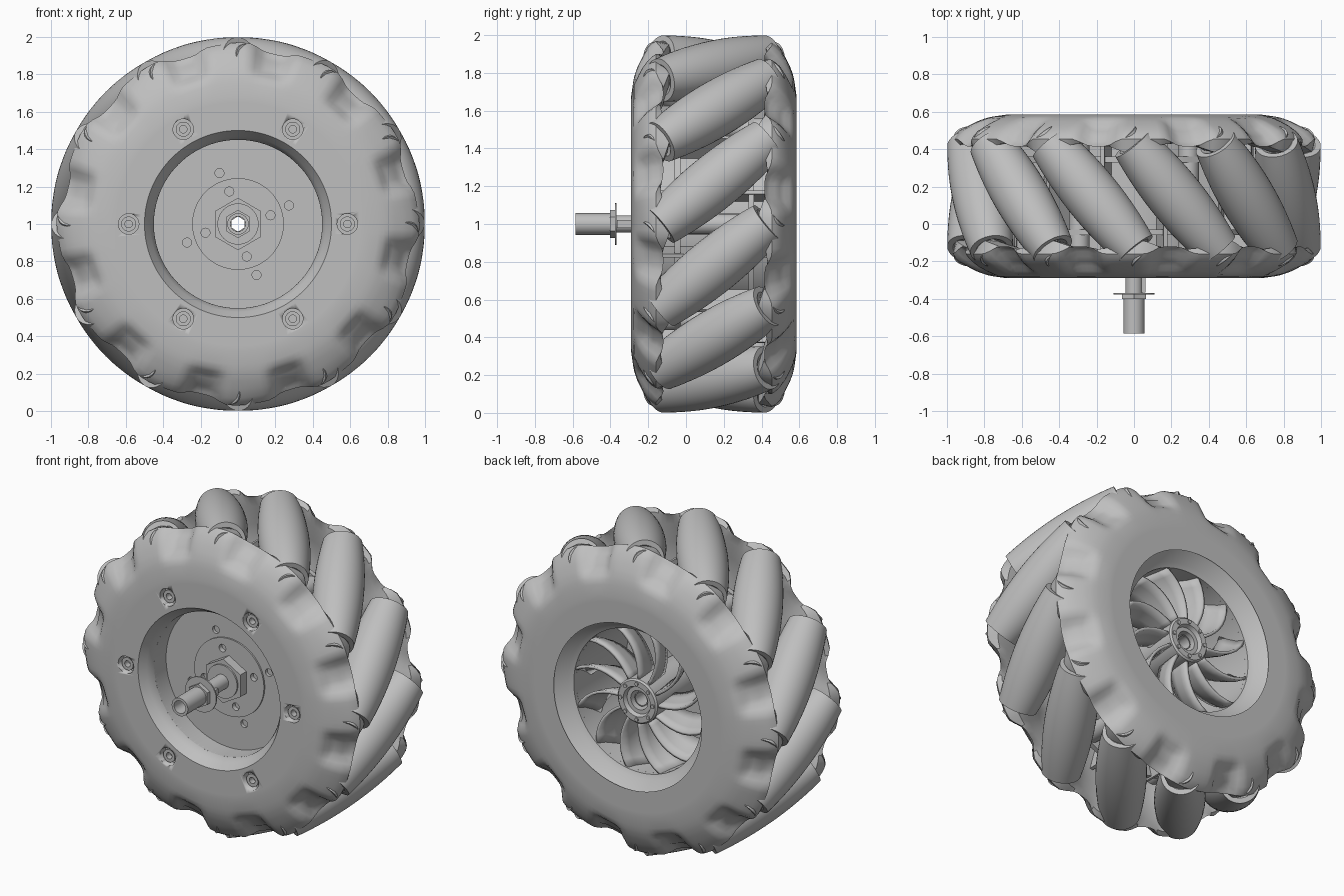
import bpy, bmesh, math
from mathutils import Matrix

if "Cube" in bpy.data.objects:
    bpy.data.objects.remove(bpy.data.objects["Cube"])

mat = bpy.data.materials.new("light_grey")
mat.use_nodes = True
GREY = (0.52, 0.52, 0.52, 1)
mat.diffuse_color = GREY
mat.node_tree.nodes["Principled BSDF"].inputs["Base Color"].default_value = GREY

MID, COUNT, TILT, AXIS_R = 0.148, 12, math.radians(40), 0.852
CENTRE = Matrix.Translation((0, 0, 1))


def spin(deg):
    """Place something around the wheel, clockwise from the top."""
    return CENTRE @ Matrix.Rotation(math.radians(deg), 4, "Y")


def finish(name, bm, matrix=CENTRE, angle=35):
    bmesh.ops.remove_doubles(bm, verts=bm.verts, dist=1e-5)
    bmesh.ops.recalc_face_normals(bm, faces=bm.faces)
    mesh = bpy.data.meshes.new(name)
    bm.to_mesh(mesh)
    bm.free()
    mesh.materials.append(mat)
    ob = bpy.data.objects.new(name, mesh)
    bpy.context.scene.collection.objects.link(ob)
    ob.matrix_world = matrix
    bpy.ops.object.select_all(action="DESELECT")
    ob.select_set(True)
    bpy.context.view_layer.objects.active = ob
    if angle:
        bpy.ops.object.shade_smooth_by_angle(angle=math.radians(angle))
    return ob


def revolve(name, profile, segs=48, matrix=CENTRE, warp=None, angle=35):
    """Turn a closed (radius, y) profile about the y axis."""
    bm = bmesh.new()
    rings = []
    for i in range(segs):
        a = math.tau * i / segs
        ring = []
        for k, (r, y) in enumerate(profile):
            if warp:
                r, y = warp(k, a, r, y)
            ring.append(bm.verts.new((r * math.sin(a), y, r * math.cos(a))))
        rings.append(ring)
    n = len(profile)
    for i in range(segs):
        p, q = rings[i], rings[(i + 1) % segs]
        for k in range(n):
            j = (k + 1) % n
            if profile[k][0] > 0 or profile[j][0] > 0:
                bm.faces.new((p[k], p[j], q[j], q[k]))
    return finish(name, bm, matrix, angle)


def tube(name, outer, inner, y0, y1, segs=32, matrix=CENTRE, angle=35):
    profile = [(inner, y0), (outer, y0), (outer, y1), (inner, y1)]
    return revolve(name, profile, segs, matrix, angle=angle)


def box(name, size, matrix):
    bm = bmesh.new()
    bmesh.ops.create_cube(bm, size=1, matrix=Matrix.Diagonal((*size, 1)))
    return finish(name, bm, matrix, 0)


def drill(target, radius, y0, y1, places):
    for deg, r in places:
        m = spin(deg) @ Matrix.Translation((0, 0, r))
        cutter = tube("cutter", radius, 0, y0, y1, 20, m)
        cutter.hide_render = True
        mod = target.modifiers.new("hole", "BOOLEAN")
        mod.operation, mod.object, mod.solver = "DIFFERENCE", cutter, "EXACT"
        bpy.context.view_layer.objects.active = target
        bpy.ops.object.modifier_apply(modifier=mod.name)
        bpy.data.objects.remove(cutter)


def near(a, deg, width, power=2):
    """Bell-shaped weight around an angle repeated for every roller."""
    step = math.tau / COUNT
    d = (a - math.radians(deg) + step / 2) % step - step / 2
    return math.exp(-abs(d / width) ** power)


# Side plates: domed discs with scalloped dents and lobes that hold the rollers
def side_plate(name, face_y, sign, inner_wall):
    outer = [(0.52, 0), (0.65, 0), (0.68, 0), (0.75, 0.01), (0.78, 0.016), (0.80, 0.022),
             (0.82, 0.029), (0.84, 0.037), (0.88, 0.057), (0.92, 0.085), (0.945, 0.11), (0.958, 0.13)]
    inner = [(0.94, 0.155), (0.86, 0.15), (0.74, 0.12), (0.6, 0.1)]
    prof = outer + inner + inner_wall

    def warp(k, a, r, d):
        dent = near(a, 12 * sign, 0.105, 4)
        lobe = near(a, 1 * sign, 0.12)
        if r > 0.7:
            if k < len(outer):
                d += 0.06 * dent * math.exp(-abs((r - 0.89) / 0.085) ** 4)
            else:
                d += 0.05 * lobe
            if r > 0.9:
                r += 0.012 * lobe - 0.03 * dent
        return r, face_y + sign * d
    return revolve(name, prof, 180, warp=warp)


front = side_plate("front_side_plate", -0.29, 1, [(0.45, 0.12), (0.45, 0.08), (0.47, 0.045), (0.50, 0)])
side_plate("back_side_plate", 0.585, -1, [(0.45, 0.14), (0.45, 0.1), (0.48, 0.085), (0.56, 0)])

# Recessed screws in the front plate, with standoffs between the plates
screw_spots = [(30 + 60 * i, 0.585) for i in range(6)]
drill(front, 0.055, -0.4, -0.235, screw_spots)
for deg, r in screw_spots:
    m = spin(deg) @ Matrix.Translation((0, 0, r))
    tube("plate_screw", 0.04, 0.02, -0.275, -0.22, 24, m)
    tube("standoff", 0.055, 0, -0.2, 0.48, 20, m)

# Rollers, their pins and bearing cups
HALF = 0.37


def roller_radius(t):
    return 1.0 - math.hypot(AXIS_R, t * math.sin(TILT))


steps = [-HALF + 2 * HALF * i / 16 for i in range(17)]
roller_profile = [(0.045, -HALF + 0.03), (0.085, -HALF)]
roller_profile += [(roller_radius(t), t) for t in steps]
roller_profile += [(0.085, HALF), (0.045, HALF - 0.03)]
for i in range(COUNT):
    m = spin(15 + 30 * i) @ Matrix.Translation((0, MID, AXIS_R)) @ Matrix.Rotation(TILT, 4, "Z")
    revolve("roller", roller_profile, 40, m)
    tube("roller_pin", 0.048, 0, -0.43, 0.43, 20, m)
    for s in (-1, 1):
        tube("bearing_cup", 0.07, 0.04, s * 0.382, s * 0.43, 24, m)
    # Ribs along the drum, running from plate to plate
    box("drum_rib", (0.02, 0.66, 0.16), spin(15 + 30 * i) @ Matrix.Translation((0, MID, 0.57)))

# Central drum with two stiffening rings, and the front disc
tube("drum", 0.5, 0.45, -0.2, 0.46, 96)
for y in (-0.06, 0.33):
    tube("drum_ring", 0.64, 0.48, y, y + 0.03, 72)
disc = tube("front_disc", 0.46, 0.04, -0.08, -0.05, 96, angle=0)
small_holes = [(-15 + 90 * i, 0.18) for i in range(4)] + [(-20 + 90 * i, 0.29) for i in range(4)]
hub_plate = tube("front_hub_plate", 0.245, 0.04, -0.09, -0.08, 64, angle=0)
drill(hub_plate, 0.024, -0.2, 0.0, small_holes[:4])
drill(disc, 0.024, -0.2, -0.06, small_holes)

# Axle, nuts and washers
tube("axle", 0.057, 0.04, -0.585, -0.37, 40)
tube("axle_core", 0.046, 0.04, -0.37, 0.45, 32)
tube("hex_nut", 0.14, 0.04, -0.15, -0.09, 6)
tube("nut_washer", 0.105, 0.04, -0.16, -0.145, 40)
tube("axle_washer", 0.11, 0.045, -0.376, -0.368, 40)
tube("axle_collar", 0.075, 0.05, -0.402, -0.376, 6)
box("axle_key", (0.02, 0.08, 0.04), CENTRE @ Matrix.Translation((0.051, -0.325, 0)))

# Back hub with small bolts
revolve("back_hub", [(0.06, -0.05), (0.12, -0.05), (0.14, 0.3), (0.14, 0.485), (0.13, 0.495),
                     (0.095, 0.495), (0.085, 0.47), (0.06, 0.47)], 48)
for i in range(8):
    tube("hub_bolt", 0.012, 0, 0.49, 0.502, 12, spin(45 * i) @ Matrix.Translation((0, 0, 0.113)))

# Swirling blades between hub and back rim
for i in range(COUNT):
    bm = bmesh.new()
    rows = []
    for k in range(9):
        s = k / 8
        r = 0.125 + 0.335 * s
        a = 0.35 * s * s
        lean = 0.10 + 0.22 * s * (1 - 0.5 * s)
        row = []
        for j in range(4):
            u = j / 3
            ang = a + lean * u ** 1.5
            row.append(bm.verts.new((r * math.sin(ang), 0.475 - 0.17 * u, r * math.cos(ang))))
        rows.append(row)
    for p, q in zip(rows, rows[1:]):
        for j in range(3):
            bm.faces.new((p[j], p[j + 1], q[j + 1], q[j]))
    blade = finish("spoke_blade", bm, spin(30 * i))
    thick = blade.modifiers.new("thickness", "SOLIDIFY")
    thick.thickness, thick.offset = 0.018, 0
